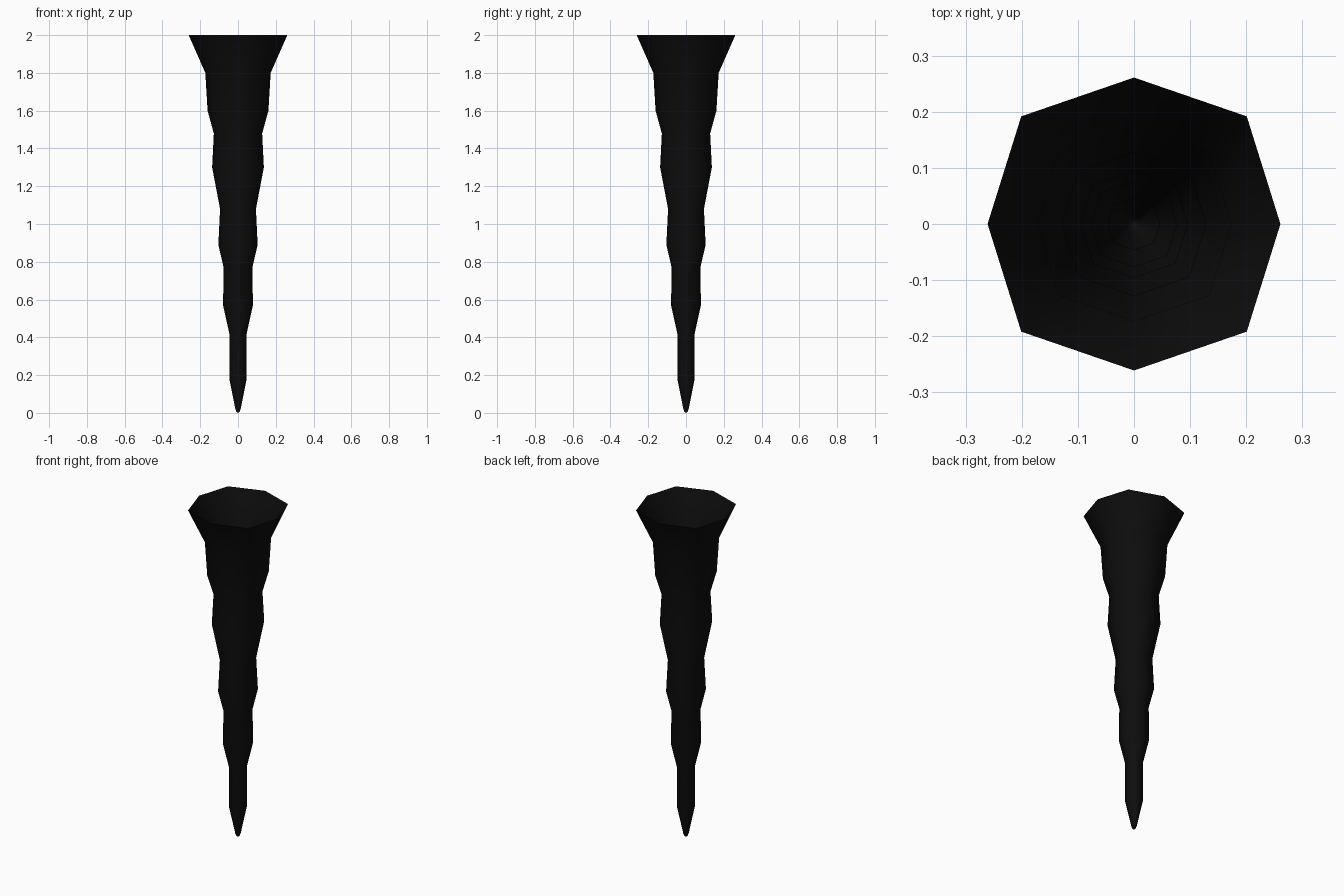
import bpy
import bmesh

if "Cube" in bpy.data.objects:
    bpy.data.objects.remove(bpy.data.objects["Cube"])

# Silhouette of the spike: (height, radius along the axes)
PROFILE = [(0.005, 0.008), (0.02, 0.014), (0.18, 0.046), (0.42, 0.046),
           (0.57, 0.079), (0.77, 0.076), (0.89, 0.104), (1.08, 0.095),
           (1.30, 0.137), (1.48, 0.128), (1.60, 0.161), (1.80, 0.173),
           (2.00, 0.261)]
# Slightly uneven eight-sided cross-section at unit size
SECTION = [(1, 0), (0.77, 0.735), (0, 1), (-0.77, 0.735),
           (-1, 0), (-0.77, -0.735), (0, -1), (0.77, -0.735)]

black = bpy.data.materials.new("near black")
black.diffuse_color = (0.004, 0.004, 0.004, 1)
black.use_nodes = True
black.node_tree.nodes["Principled BSDF"].inputs["Base Color"].default_value = black.diffuse_color

# Spike: lofted rings, closed at the tip and open at the flared top
bm = bmesh.new()
rings = [[bm.verts.new((x * r, y * r, z)) for x, y in SECTION]
         for z, r in PROFILE]
tip = bm.verts.new((0, 0, 0))
n = len(SECTION)
for i in range(n):
    j = (i + 1) % n
    bm.faces.new((tip, rings[0][j], rings[0][i]))
    for low, high in zip(rings, rings[1:]):
        bm.faces.new((low[i], low[j], high[j], high[i]))
for face in bm.faces:
    face.smooth = True

mesh = bpy.data.meshes.new("spike")
bm.to_mesh(mesh)
bm.free()
mesh.materials.append(black)
spike = bpy.data.objects.new("spike", mesh)
bpy.context.collection.objects.link(spike)
